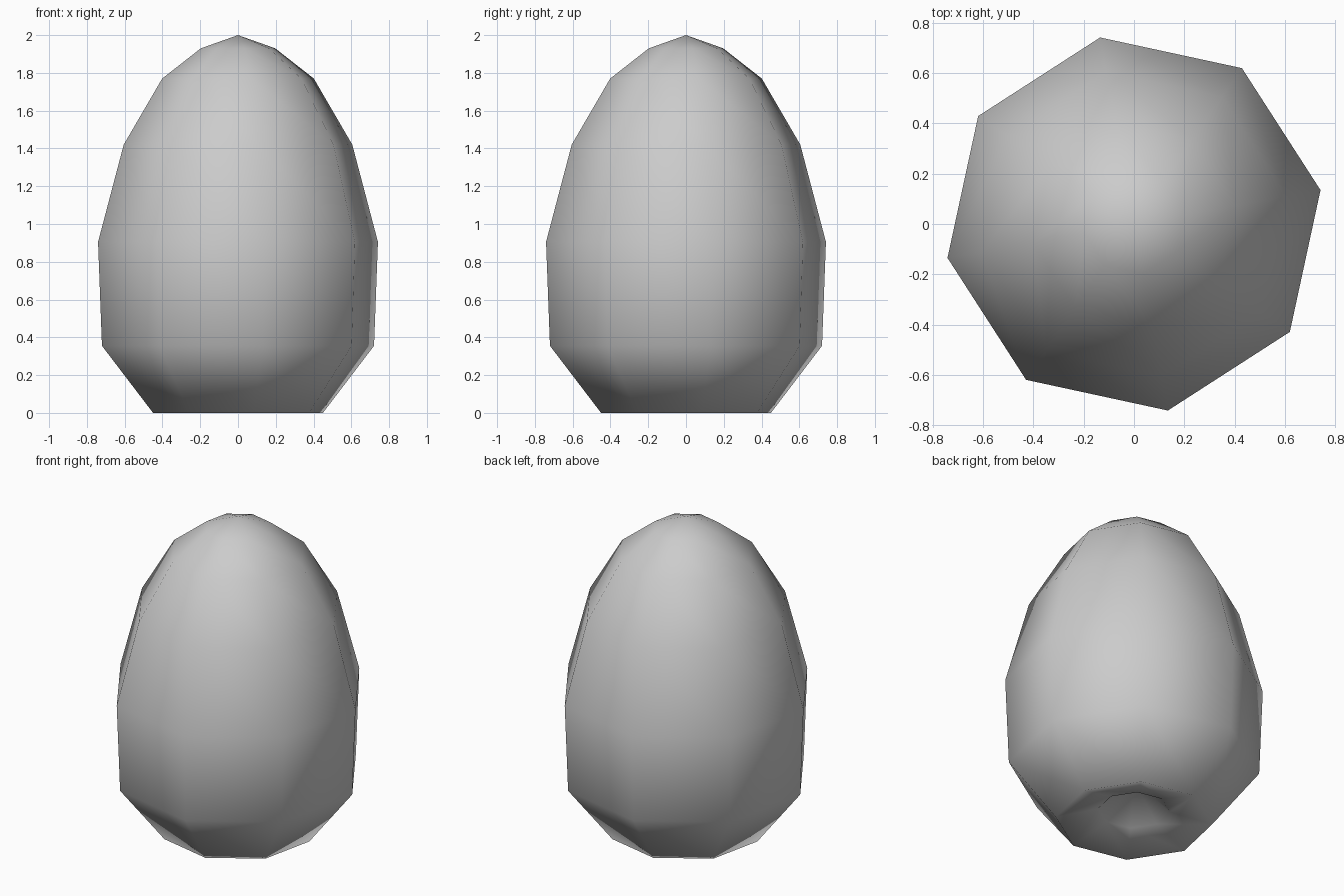
import bpy, bmesh, math

cube = bpy.data.objects.get("Cube")
if cube:
    bpy.data.objects.remove(cube, do_unlink=True)

SIDES = 8
TURN = math.radians(10.3)

# Ring radius and height, from the top down and into the hollow base
RINGS = [(0.20, 1.93), (0.408, 1.77), (0.615, 1.42), (0.753, 0.905),
         (0.732, 0.355), (0.457, 0.0), (0.21, 0.07)]
TOP, HOLLOW = 2.0, 0.27


def make_material(name, color):
    mat = bpy.data.materials.new(name)
    mat.use_nodes = True
    mat.diffuse_color = color
    mat.node_tree.nodes["Principled BSDF"].inputs["Base Color"].default_value = color
    return mat


def ring(bm, radius, z):
    angles = [TURN + i * math.tau / SIDES for i in range(SIDES)]
    return [bm.verts.new((radius * math.cos(a), radius * math.sin(a), z)) for a in angles]


# Egg body: rings joined by quads, closed with a pole at each end
bm = bmesh.new()
rings = [ring(bm, r, z) for r, z in RINGS]
top = bm.verts.new((0, 0, TOP))
bottom = bm.verts.new((0, 0, HOLLOW))
for i in range(SIDES):
    j = (i + 1) % SIDES
    bm.faces.new((top, rings[0][i], rings[0][j]))
    for upper, lower in zip(rings, rings[1:]):
        bm.faces.new((upper[i], lower[i], lower[j], upper[j]))
    bm.faces.new((rings[-1][i], bottom, rings[-1][j]))
bmesh.ops.recalc_face_normals(bm, faces=bm.faces[:])
for face in bm.faces:
    face.smooth = True

mesh = bpy.data.meshes.new("egg")
bm.to_mesh(mesh)
bm.free()
mesh.materials.append(make_material("light grey", (0.6, 0.6, 0.6, 1)))
egg = bpy.data.objects.new("egg", mesh)
bpy.context.collection.objects.link(egg)
